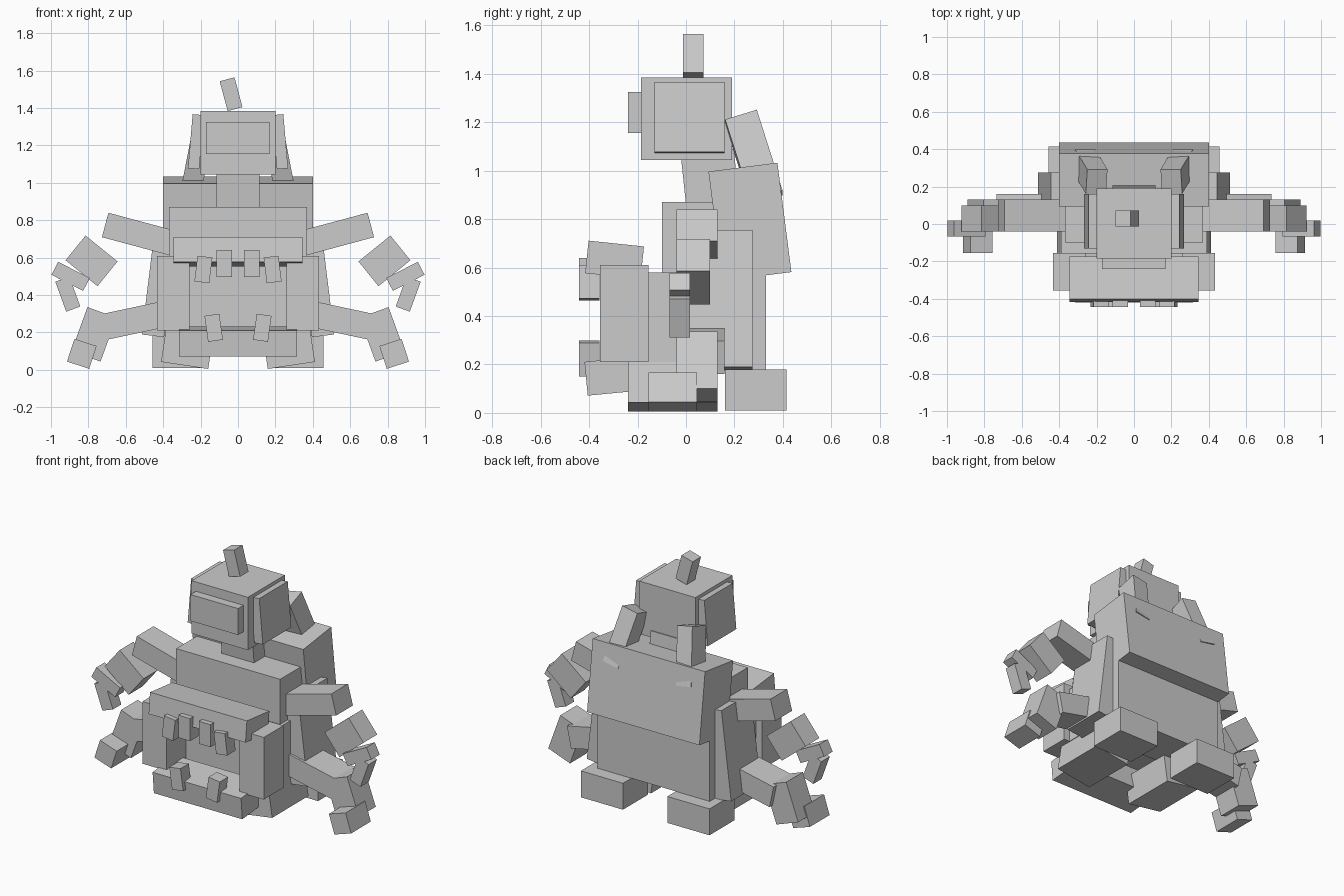
import bpy, math
from mathutils import Matrix, Vector

old = bpy.data.objects.get("Cube")
if old:
    bpy.data.objects.remove(old, do_unlink=True)

grey = bpy.data.materials.new("plain grey")
grey.use_nodes = True
colour = (0.6, 0.6, 0.6, 1)
grey.diffuse_color = colour
grey.node_tree.nodes["Principled BSDF"].inputs["Base Color"].default_value = colour


def box(name, centre, size, tilt_x=0, tilt_y=0):
    """Add a box of the given size, turned about x and y in degrees."""
    bpy.ops.mesh.primitive_cube_add(size=1)
    ob = bpy.context.object
    ob.name = name
    turn = Matrix.Rotation(math.radians(tilt_y), 4, 'Y') @ Matrix.Rotation(math.radians(tilt_x), 4, 'X')
    ob.data.transform(turn @ Matrix.Diagonal(Vector((*size, 1))))
    ob.location = centre
    ob.data.materials.append(grey)
    return ob


def pair(name, centre, size, tilt_x=0, tilt_y=0):
    """Add a box on the left (+x) and its mirror image on the right."""
    x, y, z = centre
    box("left_" + name, centre, size, tilt_x, tilt_y)
    box("right_" + name, (-x, y, z), size, tilt_x, -tilt_y)


def span(name, xs, ys, zs):
    """Add an upright box between limits on each axis."""
    lims = (xs, ys, zs)
    return box(name, [(a + b) / 2 for a, b in lims], [b - a for a, b in lims])


# Head
span("head", (-.2, .2), (-.185, .19), (1.045, 1.385))
span("visor", (-.17, .168), (-.24, -.13), (1.155, 1.325))
pair("ear", (.225, .015, 1.22), (.06, .29, .29), 0, -5)
box("antenna", (-.037, .03, 1.474), (.082, .085, .165), 0, -15)
box("neck", (0, .1, .96), (.23, .22, .24), 6)

# Torso and backpack
span("torso", (-.37, .37), (-.1, .25), (.21, .87))
span("belly", (-.39, .39), (-.16, .15), (.21, .58))
span("rear_body", (-.4, .4), (.05, .33), (.18, .7))
box("backpack", (0, .264, .789), (.8, .287, .455), 7.3)
pair("exhaust", (.232, .28, 1.055), (.11, .137, .355), 17.4, -11)
pair("side_panel", (.42, .125, .465), (.12, .3, .57), 0, -7)

# Mouth
pair("cheek", (.346, -.255, .41), (.172, .2, .4))
box("upper_jaw", (0, -.295, .632), (.69, .23, .135), -6)
box("lower_jaw", (0, -.298, .152), (.63, .23, .14), 5.5)
pair("inner_upper_tooth", (.073, -.4, .568), (.083, .085, .145))
pair("outer_upper_tooth", (.185, -.4, .537), (.08, .085, .138), 0, -7)
pair("lower_tooth", (.13, -.4, .225), (.08, .085, .14), 0, 8)

# Upper arms
pair("upper_arm", (.517, .045, .723), (.4, .17, .135), 0, -15)
pair("upper_forearm", (.783, .03, .583), (.22, .14, .17), 0, -39)
pair("upper_hand", (.895, -.025, .5), (.19, .085, .078), 0, -27)
pair("upper_finger", (.91, -.025, .405), (.08, .085, .17), 0, 20)

# Lower arms
pair("lower_arm", (.55, .06, .265), (.35, .2, .14), 0, 12)
pair("lower_forearm", (.77, .045, .19), (.165, .17, .25), 0, -20)
pair("lower_hand", (.835, -.055, .086), (.125, .2, .128), 0, -18)

# Feet
pair("front_foot", (.272, -.055, .113), (.255, .37, .18), 0, -8.5)
pair("rear_foot", (.308, .288, .095), (.3, .255, .17))
